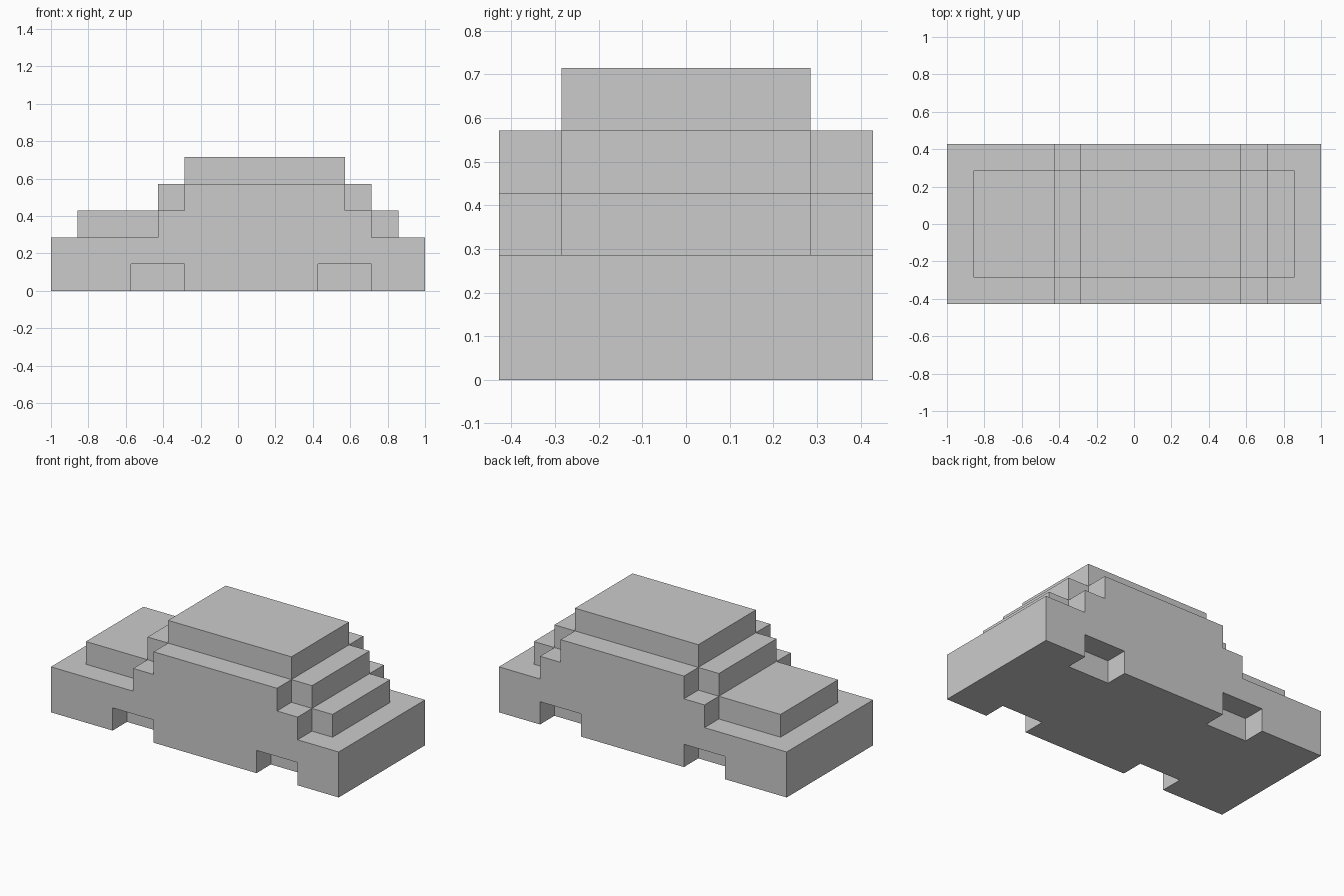
import bpy
import bmesh

if "Cube" in bpy.data.objects:
    bpy.data.objects.remove(bpy.data.objects["Cube"])

U = 1 / 7  # grid step: the car is 14 x 6 x 5 steps


def prism(name, profile, y0, y1):
    """Extrude an (x, z) profile from y0 to y1, all in grid steps."""
    bm = bmesh.new()
    face = bm.faces.new([bm.verts.new((x * U, y0 * U, z * U)) for x, z in profile])
    ext = bmesh.ops.extrude_face_region(bm, geom=[face])
    verts = [v for v in ext["geom"] if isinstance(v, bmesh.types.BMVert)]
    bmesh.ops.translate(bm, verts=verts, vec=(0, (y1 - y0) * U, 0))
    bmesh.ops.recalc_face_normals(bm, faces=bm.faces[:])
    mesh = bpy.data.meshes.new(name)
    bm.to_mesh(mesh)
    bm.free()
    obj = bpy.data.objects.new(name, mesh)
    bpy.context.collection.objects.link(obj)
    return obj


# Central body: bumper base, hood, cabin, roof and trunk steps
core = [(-7, 0), (7, 0), (7, 2), (6, 2), (6, 3), (5, 3), (5, 4), (4, 4),
        (4, 5), (-2, 5), (-2, 4), (-3, 4), (-3, 3), (-6, 3), (-6, 2), (-7, 2)]

# Side panel: wheel notches below, stepped doors above
panel = [(-7, 0), (-4, 0), (-4, 1), (-2, 1), (-2, 0), (3, 0), (3, 1), (5, 1),
         (5, 0), (7, 0), (7, 2), (5, 2), (5, 3), (4, 3), (4, 4), (-2, 4),
         (-2, 3), (-3, 3), (-3, 2), (-7, 2)]

body = prism("car_body", core, -2, 2)
bpy.context.view_layer.objects.active = body

# Fuse a panel onto each side so no inner walls remain
for name, y0, y1 in (("front_panel", -3, -2), ("back_panel", 2, 3)):
    side = prism(name, panel, y0, y1)
    mod = body.modifiers.new(name, "BOOLEAN")
    mod.operation = "UNION"
    mod.solver = "EXACT"
    mod.object = side
    bpy.ops.object.modifier_apply(modifier=mod.name)
    bpy.data.objects.remove(side)
